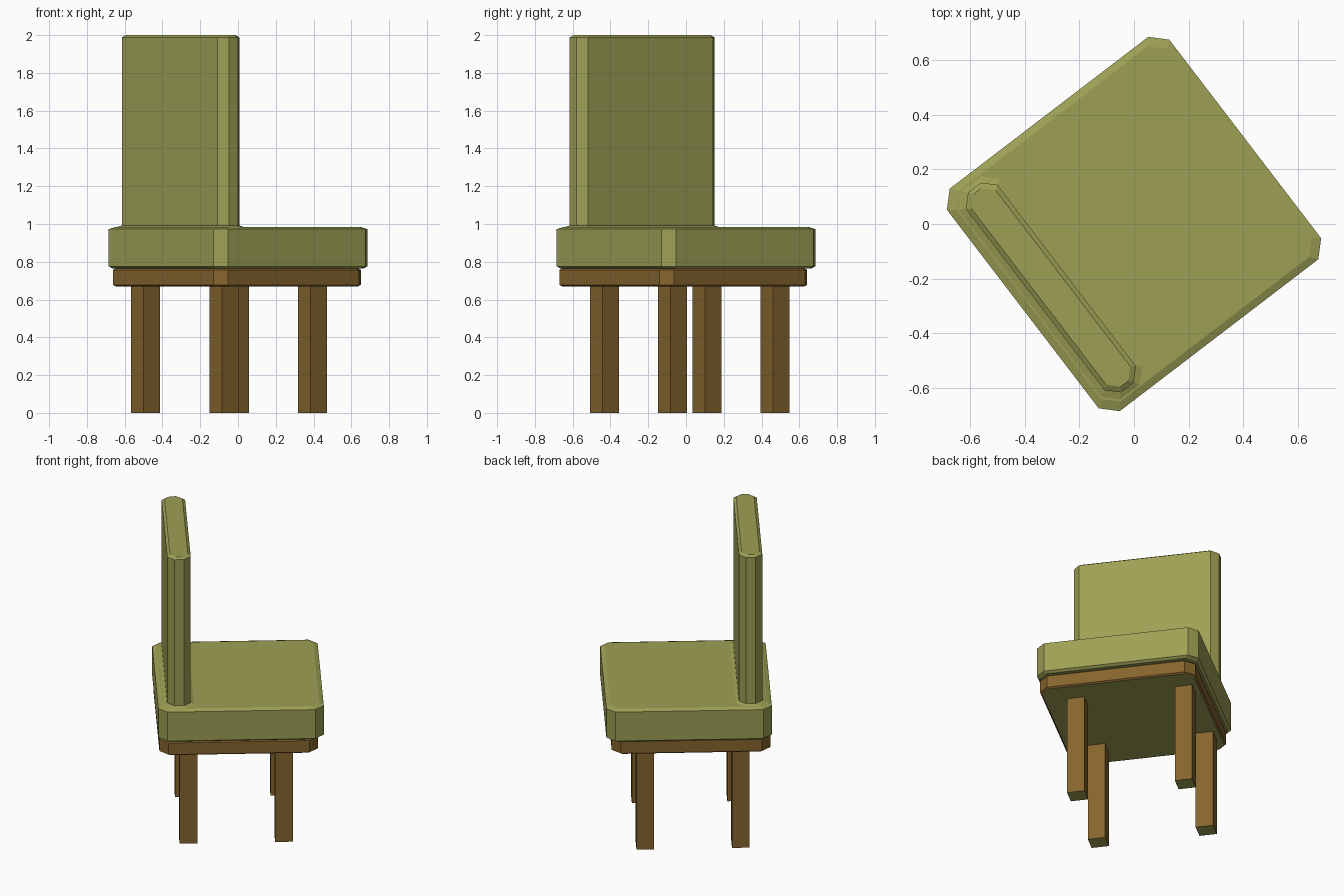
import bpy, bmesh
from math import radians
from mathutils import Matrix

if "Cube" in bpy.data.objects:
    bpy.data.objects.remove(bpy.data.objects["Cube"])

TURN = Matrix.Rotation(radians(37.4), 4, 'Z')   # the chair stands turned on the grid


def material(name, color):
    m = bpy.data.materials.new(name)
    m.diffuse_color = (*color, 1)
    m.use_nodes = True
    m.node_tree.nodes["Principled BSDF"].inputs["Base Color"].default_value = m.diffuse_color
    return m


olive = material("olive_fabric", (0.34, 0.35, 0.09))
wood = material("brown_wood", (0.24, 0.13, 0.027))


def outline(x0, x1, y0, y1, c=0.0):
    """Rectangle in chair space, with corners cut by c."""
    if c == 0:
        return [(x0, y0), (x1, y0), (x1, y1), (x0, y1)]
    return [(x0 + c, y0), (x1 - c, y0), (x1, y0 + c), (x1, y1 - c),
            (x1 - c, y1), (x0 + c, y1), (x0, y1 - c), (x0, y0 + c)]


def loft(name, rings, mats):
    """Stack outlines (z, points) into a closed solid; underside uses the last material."""
    bm = bmesh.new()
    loops = [[bm.verts.new((x, y, z)) for x, y in pts] for z, pts in rings]
    n = len(loops[0])
    for a, b in zip(loops, loops[1:]):
        for i in range(n):
            j = (i + 1) % n
            bm.faces.new((a[i], a[j], b[j], b[i]))
    bottom = bm.faces.new(loops[0][::-1])
    bottom.material_index = len(mats) - 1
    bm.faces.new(loops[-1])
    bmesh.ops.recalc_face_normals(bm, faces=bm.faces[:])
    bm.transform(TURN)
    me = bpy.data.meshes.new(name)
    bm.to_mesh(me)
    bm.free()
    for m in mats:
        me.materials.append(m)
    ob = bpy.data.objects.new(name, me)
    bpy.context.collection.objects.link(ob)
    return ob


def square(h, c):
    return outline(-h, h, -h, h, c)


# Seat cushion with thin bevels
loft("seat", [(0.764, square(0.495, 0.05)), (0.776, square(0.512, 0.055)),
              (0.973, square(0.512, 0.055)), (0.984, square(0.485, 0.05))], [olive])

# Backrest, flared where it meets the seat
back = outline(-0.455, -0.31, -0.46, 0.46, 0.043)
loft("backrest", [(0.974, outline(-0.508, -0.265, -0.502, 0.502, 0.055)),
                  (0.992, back), (1.988, back),
                  (2.0, outline(-0.438, -0.327, -0.443, 0.443, 0.038))], [olive])

# Wooden frame under the seat
def frame(d):
    return outline(-0.505 + d, 0.478 - d, -0.5 + d, 0.483 - d, 0.055)


loft("seat_frame", [(0.67, frame(0.01)), (0.678, frame(0)),
                    (0.757, frame(0)), (0.767, frame(0.012))], [wood, olive])

# Four square legs
S = 0.055
for end, u in (("back", -0.321), ("front", 0.27)):
    for side, v in (("right", -0.297), ("left", 0.386)):
        leg = outline(u - S, u + S, v - S, v + S)
        loft(f"{end}_{side}_leg", [(0, leg), (0.675, leg)], [wood, olive])
